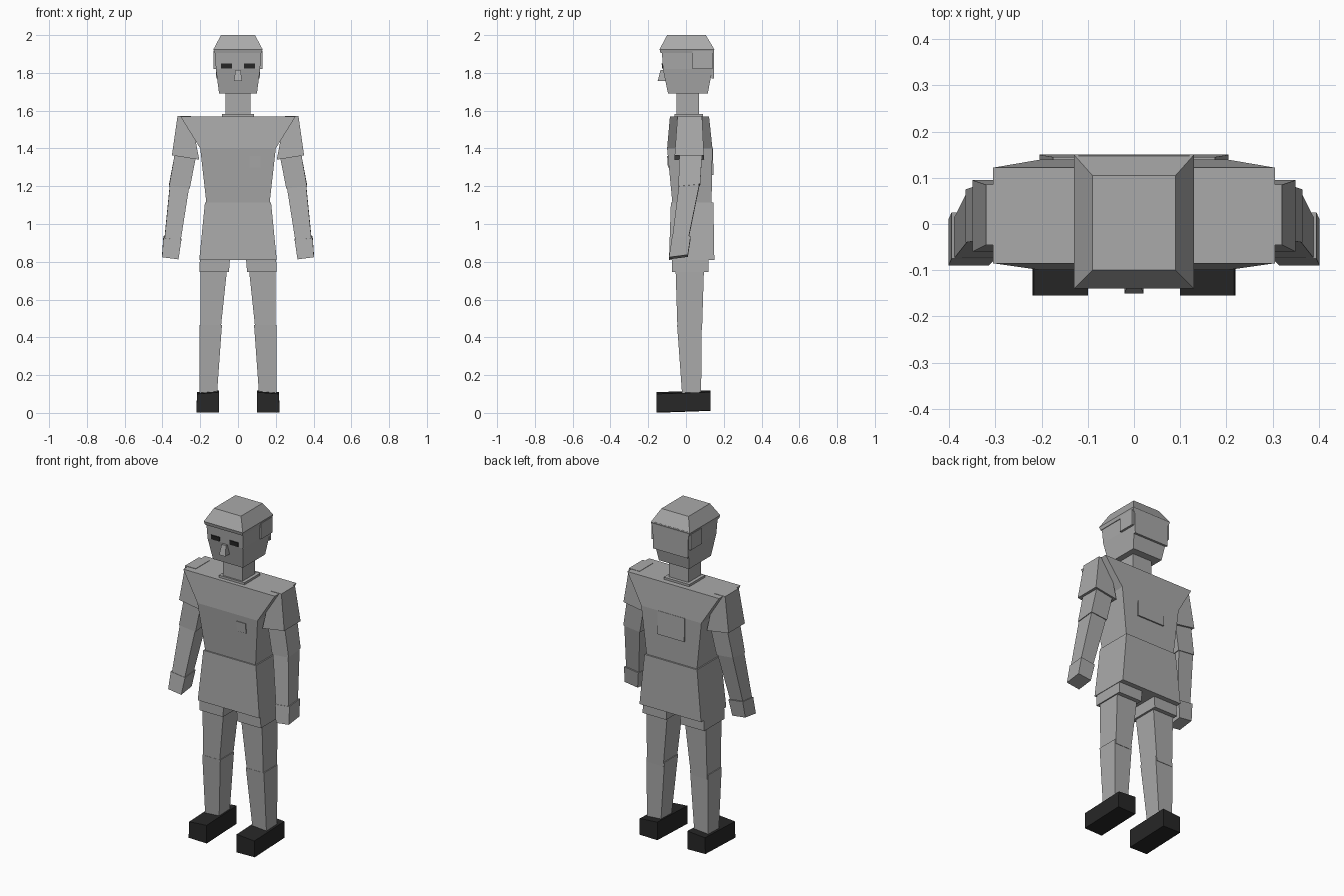
import bpy, bmesh


def material(name, value):
    m = bpy.data.materials.new(name)
    m.diffuse_color = (value, value, value, 1)
    return m


GREY = material("plain grey", 0.40)
BLACK = material("shoe black", 0.02)


def loft(name, sections, mat=GREY, side=1):
    """Stack four-sided sections (x0, x1, y0, y1, z, slope in x, slope in y)."""
    bm = bmesh.new()
    rings = []
    for s in sections:
        x0, x1, y0, y1, z, sx, sy = tuple(s) + (0,) * (7 - len(s))
        cx, cy = (x0 + x1) / 2, (y0 + y1) / 2
        rings.append([bm.verts.new((side * x, y, z + sx * (x - cx) + sy * (y - cy)))
                      for x, y in ((x0, y0), (x1, y0), (x1, y1), (x0, y1))])
    for a, b in zip(rings, rings[1:]):
        for i in range(4):
            j = (i + 1) % 4
            bm.faces.new((a[i], a[j], b[j], b[i]))
    bm.faces.new(rings[0])
    bm.faces.new(rings[-1])
    bmesh.ops.recalc_face_normals(bm, faces=bm.faces)
    mesh = bpy.data.meshes.new(name)
    bm.to_mesh(mesh)
    bm.free()
    mesh.materials.append(mat)
    obj = bpy.data.objects.new(name, mesh)
    bpy.context.collection.objects.link(obj)
    return obj


def pair(name, sections, mat=GREY):
    for label, side in (("right", 1), ("left", -1)):
        loft(label + "_" + name, sections, mat, side)


# Head, neck and hair
loft("head", [(-.10, .10, -.095, .115, 1.69), (-.117, .117, -.122, .14, 1.82),
              (-.122, .122, -.128, .14, 1.92)])
loft("neck", [(-.065, .065, -.05, .07, 1.56), (-.065, .065, -.05, .07, 1.71)])
loft("hair_cap", [(-.125, .125, -.135, .145, 1.905), (-.13, .13, -.14, .15, 1.925),
                  (-.09, .09, -.10, .105, 2.0)])
loft("back_hair", [(-.115, .115, .135, .148, 1.77), (-.12, .12, .138, .148, 1.93)])
pair("side_hair", [(.11, .13, .035, .14, 1.82), (.115, .13, .035, .14, 1.915)])

# Face
loft("nose", [(-.021, .021, -.15, -.10, 1.757), (-.014, .014, -.135, -.10, 1.815)])
pair("eye", [(.033, .09, -.126, -.119, 1.823), (.033, .09, -.129, -.121, 1.85)], BLACK)

# Shirt
loft("shirt", [(-.165, .165, -.07, .135, 1.09), (-.2, .2, -.10, .14, 1.40),
               (-.305, .305, -.085, .122, 1.57)])
loft("collar", [(-.085, .085, -.06, .09, 1.56), (-.085, .085, -.06, .09, 1.583)])
loft("chest_patch", [(.06, .12, -.096, -.088, 1.30), (.06, .12, -.1, -.092, 1.36)])
loft("back_panel", [(-.09, .09, .136, .146, 1.26), (-.09, .09, .138, .142, 1.40)])

# Arms
pair("sleeve", [(.205, .35, -.06, .095, 1.352, .16), (.25, .32, -.045, .085, 1.572)])
pair("upper_arm", [(.255, .365, -.04, .075, 1.20, .1, .1), (.22, .335, -.035, .085, 1.37)])
pair("forearm", [(.305, .39, -.075, .012, .91, .1, .1), (.258, .36, -.037, .073, 1.21, .1, .1)])
pair("hand", [(.315, .402, -.09, .01, .825, .13, .13), (.30, .395, -.075, .025, .925, .13, .1)])

# Shorts
loft("shorts", [(-.205, .205, -.09, .15, .81), (-.175, .175, -.08, .145, 1.115)])
pair("shorts_leg", [(.048, .205, -.075, .12, .745), (.04, .2, -.075, .12, .85)])

# Legs
pair("thigh", [(.092, .2, -.045, .085, .44), (.058, .198, -.055, .095, .76)])
pair("calf", [(.112, .204, -.02, .08, .09), (.085, .205, -.047, .083, .465)])
pair("shoe", [(.1, .22, -.155, .13, .007, .02, .035), (.1, .217, -.155, .13, .11, -.08, .035)], BLACK)
